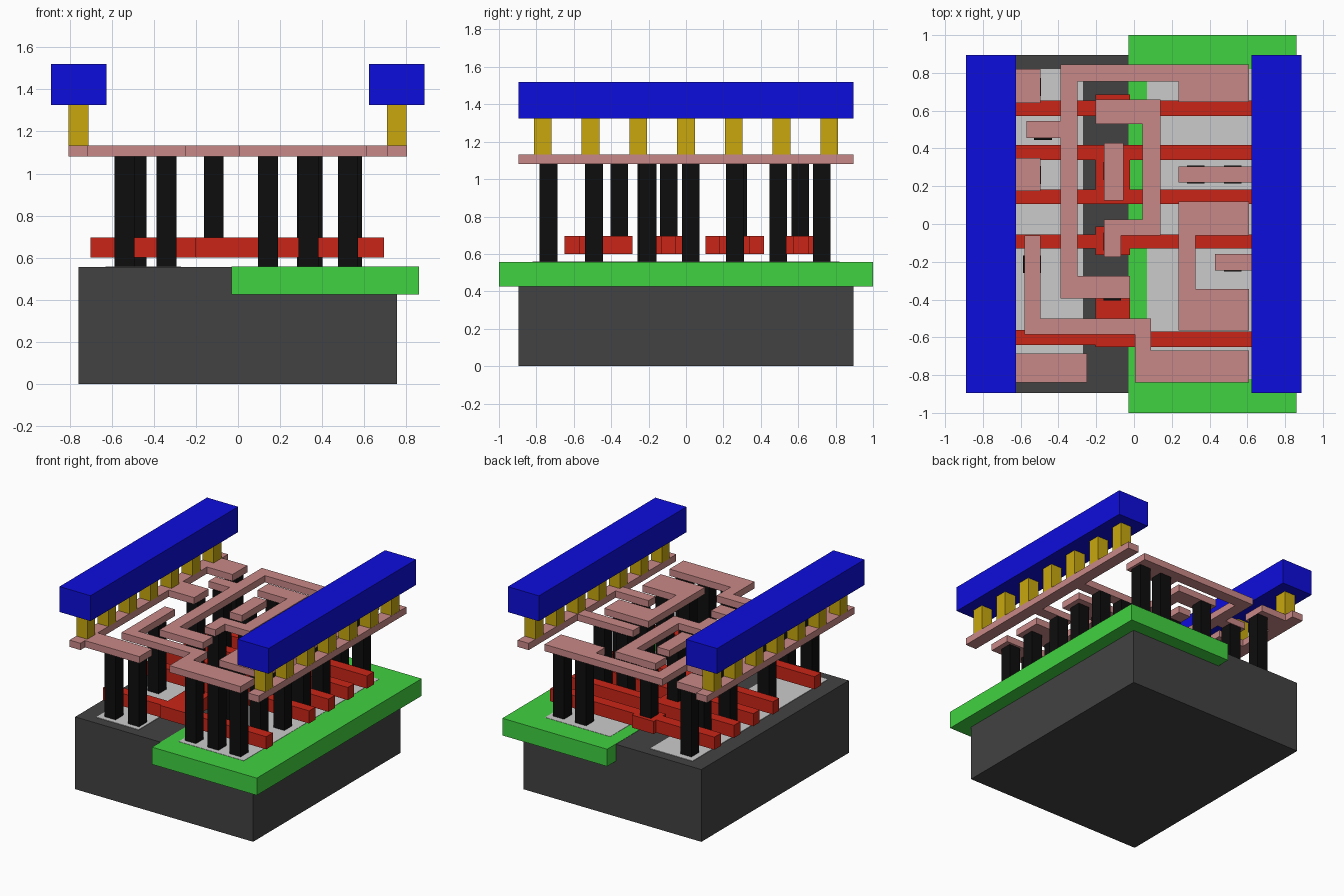
import bpy, bmesh


def linear(c):
    return c / 12.92 if c <= 0.04045 else ((c + 0.055) / 1.055) ** 2.4


def material(name, rgb):
    mat = bpy.data.materials.new(name)
    mat.diffuse_color = (*[linear(c / 255) for c in rgb], 1)
    return mat


def slab(name, rects, z0, z1, mat=None):
    """Extrude the union of (x0, x1, y0, y1) rectangles between two heights."""
    xs = sorted({v for r in rects for v in r[:2]})
    ys = sorted({v for r in rects for v in r[2:]})
    bm = bmesh.new()
    grid = {}

    def vert(i, j):
        if (i, j) not in grid:
            grid[i, j] = bm.verts.new((xs[i], ys[j], z0))
        return grid[i, j]

    for i in range(len(xs) - 1):
        for j in range(len(ys) - 1):
            cx, cy = (xs[i] + xs[i + 1]) / 2, (ys[j] + ys[j + 1]) / 2
            if any(a < cx < b and c < cy < d for a, b, c, d in rects):
                bm.faces.new([vert(i, j), vert(i + 1, j),
                              vert(i + 1, j + 1), vert(i, j + 1)])
    ext = bmesh.ops.extrude_face_region(bm, geom=bm.faces[:], use_keep_orig=True)
    top = [g for g in ext["geom"] if isinstance(g, bmesh.types.BMVert)]
    bmesh.ops.translate(bm, verts=top, vec=(0, 0, z1 - z0))
    bmesh.ops.recalc_face_normals(bm, faces=bm.faces[:])
    bmesh.ops.dissolve_limit(bm, angle_limit=0.01, verts=bm.verts[:], edges=bm.edges[:])
    me = bpy.data.meshes.new(name)
    bm.to_mesh(me)
    bm.free()
    if mat:
        me.materials.append(mat)
    ob = bpy.data.objects.new(name, me)
    bpy.context.collection.objects.link(ob)
    return ob


def squares(points, size=0.094):
    h = size / 2
    return [(x - h, x + h, y - h, y + h) for x, y in points]


DARK = material("dark_grey", (66, 66, 66))
GREEN = material("green", (64, 210, 64))
RED = material("red", (203, 37, 23))
BLACK = material("black", (13, 13, 13))
PINK = material("pink", (201, 137, 135))
GOLD = material("gold", (200, 167, 15))
BLUE = material("blue", (13, 13, 220))

Y = 0.895

# Base block, the well set into it, and the active areas in its surface
slab("substrate", [(-0.757, 0.755, -Y, Y)], 0, 0.555, DARK)
slab("well", [(-0.03, 0.86, -1, 1)], 0.425, 0.557, GREEN)
slab("left_active_area", [(-0.63, -0.27, -0.82, 0.82)], 0.5, 0.559)
slab("right_active_area", [(0.07, 0.623, -0.82, 0.82)], 0.5, 0.559)

# Red gate bars with wider pads in the middle
slab("gate_bars", [
    (-0.70, 0.695, 0.572, 0.655), (-0.205, -0.02, 0.535, 0.685),
    (-0.70, 0.695, 0.34, 0.418), (-0.70, 0.695, 0.105, 0.183),
    (-0.205, -0.02, 0.105, 0.418),
    (-0.70, 0.695, -0.13, -0.055), (-0.205, -0.02, -0.165, -0.012),
    (-0.70, -0.115, -0.64, -0.56), (-0.115, 0.695, -0.65, -0.57),
    (-0.205, -0.02, -0.65, -0.285),
], 0.6, 0.697, RED)

# Black posts: long ones from the surface, short ones from the gate pads
slab("surface_contacts", squares([
    (-0.54, -0.735), (-0.34, -0.735), (-0.54, -0.213), (-0.54, 0.26),
    (-0.482, 0.493), (-0.54, 0.725),
    (0.143, -0.735), (0.335, -0.735), (0.523, -0.735),
    (0.327, -0.492), (0.523, -0.492), (0.523, -0.205),
    (0.327, 0.025), (0.523, 0.025), (0.327, 0.262), (0.523, 0.262),
    (0.355, 0.725), (0.543, 0.725),
]), 0.555, 1.08, BLACK)
slab("gate_contacts", squares([
    (-0.115, -0.357), (-0.115, -0.092), (-0.115, 0.28), (-0.115, 0.61),
]), 0.697, 1.08, BLACK)

# Pink wiring layer
wiring = {
    "left_rail_strip": [
        (-0.805, -0.712, -Y, Y), (-0.712, -0.495, 0.64, 0.82),
        (-0.712, -0.495, 0.175, 0.35), (-0.712, -0.25, -0.84, -0.685)],
    "right_rail_strip": [
        (0.71, 0.803, -Y, Y), (0.235, 0.71, 0.22, 0.305),
        (0.43, 0.71, -0.245, -0.16)],
    "long_trace": [
        (-0.39, -0.30, -0.395, 0.845), (-0.39, 0.61, 0.755, 0.845),
        (0.235, 0.61, 0.645, 0.845), (-0.39, -0.02, -0.395, -0.275),
        (-0.57, -0.39, 0.455, 0.545)],
    "hook_trace": [
        (-0.205, 0.14, 0.53, 0.66), (0.045, 0.14, -0.06, 0.66),
        (-0.16, 0.14, -0.06, 0.025), (-0.16, -0.07, -0.175, 0.025)],
    "short_trace": [(-0.16, -0.055, 0.125, 0.43)],
    "bracket_trace": [
        (0.235, 0.61, -0.06, 0.12), (0.235, 0.325, -0.565, 0.12),
        (0.235, 0.61, -0.565, -0.345)],
    "step_trace": [
        (-0.58, -0.495, -0.585, -0.06), (-0.58, 0.09, -0.585, -0.5),
        (0.005, 0.09, -0.84, -0.5), (0.005, 0.61, -0.84, -0.67)],
}
for name, rects in wiring.items():
    slab(name, rects, 1.08, 1.132, PINK)

# Gold posts and the blue power rails on each side
for side, x in (("left", -0.758), ("right", 0.755)):
    slab(side + "_rail_posts",
         squares([(x, i * 0.2553) for i in range(-3, 4)]), 1.132, 1.325, GOLD)
    slab(side + "_power_rail", [(x - 0.132, x + 0.132, -Y, Y)], 1.325, 1.52, BLUE)
